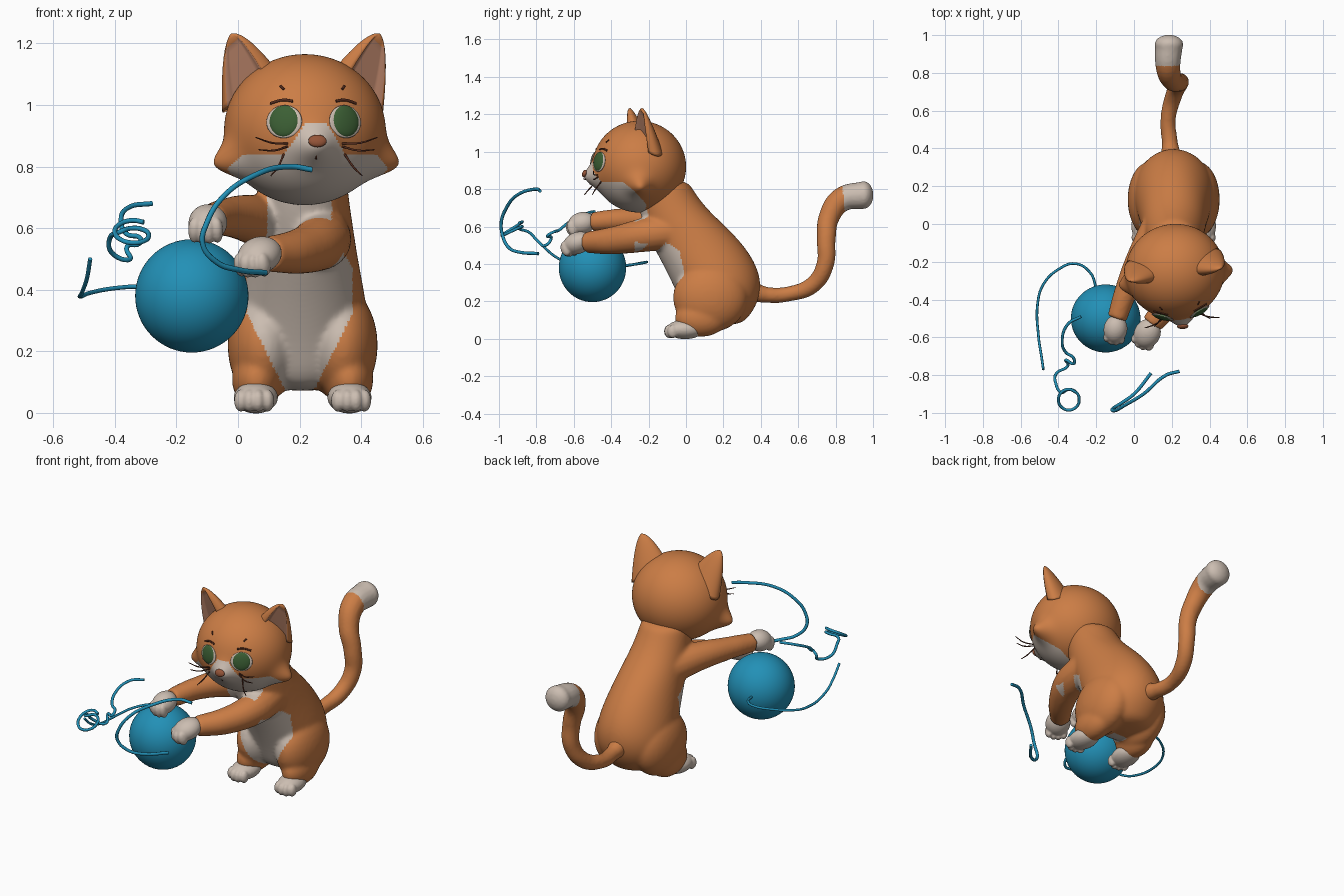
import bpy, bmesh, math
from mathutils import Vector, Matrix
from mathutils.bvhtree import BVHTree

if "Cube" in bpy.data.objects:
    bpy.data.objects.remove(bpy.data.objects["Cube"])


def material(name, r, g, b):
    m = bpy.data.materials.new(name)
    m.diffuse_color = (r, g, b, 1)
    m.use_nodes = True
    m.node_tree.nodes["Principled BSDF"].inputs["Base Color"].default_value = m.diffuse_color
    return m


ORANGE = material("orange fur", 0.60, 0.205, 0.06)
CREAM = material("cream fur", 0.60, 0.51, 0.44)
BLUE = material("blue yarn", 0.016, 0.28, 0.47)
GREEN = material("green iris", 0.045, 0.115, 0.035)
PINK = material("inner ear", 0.50, 0.235, 0.145)
NOSE = material("nose brown", 0.30, 0.09, 0.04)
DARK = material("dark brown", 0.09, 0.025, 0.013)


def make(name, bm, mats, rule=None):
    """Turn a bmesh into a smooth object; rule(face) picks the material slot."""
    bmesh.ops.recalc_face_normals(bm, faces=bm.faces)
    if rule:
        bm.normal_update()
        for f in bm.faces:
            f.material_index = int(rule(f))
    me = bpy.data.meshes.new(name)
    bm.to_mesh(me)
    bm.free()
    for m in mats:
        me.materials.append(m)
    me.shade_smooth()
    ob = bpy.data.objects.new(name, me)
    bpy.context.collection.objects.link(ob)
    return ob


def evaluated(ob):
    deps = bpy.context.evaluated_depsgraph_get()
    return bpy.data.meshes.new_from_object(ob.evaluated_get(deps))


def ball(name, c, r, mat, rot=Matrix(), seg=32):
    bm = bmesh.new()
    m = Matrix.Translation(c) @ rot.to_4x4() @ Matrix.Diagonal((*r, 1))
    bmesh.ops.create_uvsphere(bm, u_segments=seg, v_segments=seg // 2, radius=1, matrix=m)
    return make(name, bm, [mat])


def tube(name, pts, mat, r=None, res=6, bevel=2):
    """Smooth round tube through points (x, y, z[, radius])."""
    cu = bpy.data.curves.new(name, 'CURVE')
    cu.dimensions, cu.bevel_depth, cu.bevel_resolution = '3D', 1, bevel
    cu.resolution_u, cu.use_fill_caps = res, True
    sp = cu.splines.new('BEZIER')
    sp.bezier_points.add(len(pts) - 1)
    for bp, p in zip(sp.bezier_points, pts):
        bp.co = p[:3]
        bp.radius = r or p[3]
        bp.handle_left_type = bp.handle_right_type = 'AUTO'
    ob = bpy.data.objects.new(name + " path", cu)
    bpy.context.collection.objects.link(ob)
    bm = bmesh.new()
    bm.from_mesh(evaluated(ob))
    bpy.data.objects.remove(ob)
    return make(name, bm, [mat])


def loft(name, rings, mats, slot=lambda i, j: 0):
    bm = bmesh.new()
    vs = [[bm.verts.new(p) for p in ring] for ring in rings]
    n = len(vs[0])
    for i in range(len(vs) - 1):
        for j in range(n):
            k = (j + 1) % n
            f = bm.faces.new((vs[i][j], vs[i][k], vs[i + 1][k], vs[i + 1][j]))
            f.material_index = slot(i, j)
    bm.faces.new(vs[0])
    bm.faces.new(vs[-1])
    return make(name, bm, mats)


def fuse(name, obs, mats, voxel, smooth, rule=None):
    """Melt overlapping pieces into one smooth skin."""
    bm = bmesh.new()
    for ob in obs:
        bm.from_mesh(evaluated(ob))
        bpy.data.objects.remove(ob)
    ob = make(name + " pieces", bm, mats)
    mod = ob.modifiers.new("remesh", 'REMESH')
    mod.mode, mod.voxel_size = 'VOXEL', voxel
    mod = ob.modifiers.new("smooth", 'SMOOTH')
    mod.factor, mod.iterations = 0.5, smooth
    bm = bmesh.new()
    bm.from_mesh(evaluated(ob))
    bpy.data.objects.remove(ob)
    return make(name, bm, mats, rule)


# ---- body: torso slices (z, y centre, y radius, x radius), haunches, legs and arms
CX = 0.21
slices = [(0.07, 0.17, 0.12, 0.11), (0.12, 0.17, 0.17, 0.17), (0.2, 0.18, 0.21, 0.21),
          (0.3, 0.165, 0.24, 0.215), (0.4, 0.125, 0.25, 0.2), (0.5, 0.065, 0.245, 0.18),
          (0.6, -0.005, 0.22, 0.165), (0.7, -0.075, 0.18, 0.15), (0.8, -0.115, 0.15, 0.14),
          (0.85, -0.12, 0.13, 0.13)]
ring = [2 * math.pi * j / 32 for j in range(32)]
torso = loft("torso", [[(CX + rx * math.cos(a), cy + ry * math.sin(a), z) for a in ring]
                       for z, cy, ry, rx in slices], [ORANGE])
torso.modifiers.new("sub", 'SUBSURF').levels = 2
pieces = [torso]
for s in (-1, 1):
    pieces.append(ball("haunch", (CX + s * 0.128, 0.13, 0.22), (0.116, 0.2, 0.185), ORANGE))
    pieces.append(ball("leg", (CX + s * 0.15, 0.08, 0.11), (0.08, 0.14, 0.1), ORANGE))
pieces.append(tube("arm", [(0.27, -0.03, 0.58, 0.095), (0.27, -0.22, 0.555, 0.092),
                           (0.2, -0.39, 0.525, 0.075), (0.095, -0.53, 0.515, 0.058)], ORANGE, bevel=6))
pieces.append(tube("arm", [(0.13, -0.03, 0.6, 0.1), (0.04, -0.18, 0.63, 0.08),
                           (-0.04, -0.35, 0.635, 0.062), (-0.09, -0.5, 0.625, 0.053)], ORANGE, bevel=6))


def belly(f):
    c = f.calc_center_median()
    if c.y < -0.275 or f.normal.y > -0.05 or c.y > 0.12:
        return 0
    z = c.z
    w = 0.05 + (z - 0.08) * 0.5 if z < 0.32 else max(0.105, 0.172 - max(0, z - 0.47) * 0.6)
    return abs(c.x - 0.2) < w


fuse("body", pieces, [ORANGE, CREAM], 0.009, 16, belly)


# ---- paws and feet with toes
def paw(name, c, r, yaw, pitch=0):
    rot = Matrix.Rotation(yaw, 3, 'Z') @ Matrix.Rotation(pitch, 3, 'X')
    obs = [ball("pad", c, r, CREAM, rot)]
    for k in (-0.6, -0.2, 0.2, 0.6):
        p = rot @ Vector((k * r[0], -r[1] * (0.85 - 0.45 * k * k), -0.2 * r[2]))
        t = 0.37 * r[0]
        obs.append(ball("toe", Vector(c) + p, (t * 0.85, t * 1.1, r[2] * 0.7), CREAM, rot, 16))
    fuse(name, obs, [CREAM], 0.006, 3)


paw("left front paw", (0.07, -0.58, 0.512), (0.07, 0.083, 0.058), -0.5, 0.35)
paw("right front paw", (-0.098, -0.557, 0.617), (0.063, 0.076, 0.06), -0.15, 0.25)
for s, side in ((-1, "right"), (1, "left")):
    paw(side + " hind foot", (CX + s * 0.152, -0.005, 0.05), (0.072, 0.1, 0.052), s * 0.08)

# ---- tail with blunt cream tip
tail = tube("tail", [(0.2, 0.3, 0.27, 0.065), (0.19, 0.43, 0.235, 0.042), (0.18, 0.55, 0.24, 0.04),
                     (0.21, 0.68, 0.29, 0.045), (0.24, 0.745, 0.4, 0.047), (0.235, 0.75, 0.53, 0.05),
                     (0.2, 0.765, 0.65, 0.056), (0.18, 0.835, 0.745, 0.066), (0.185, 0.95, 0.768, 0.074)],
            ORANGE, bevel=6)
tip = ball("tip", (0.185, 0.95, 0.768), (0.076, 0.052, 0.074), ORANGE)
fuse("tail", [tail, tip], [ORANGE, CREAM], 0.008, 6,
     lambda f: f.calc_center_median().y + 0.1 * (f.calc_center_median().z - 0.76) > 0.842)

# ---- head: ellipsoid with pointed cheeks and a muzzle bump, turned slightly
HEAD = Matrix.Translation((0.217, -0.25, 0.92)) @ Matrix.Rotation(math.radians(8), 4, 'Z')
bm = bmesh.new()
bmesh.ops.create_uvsphere(bm, u_segments=220, v_segments=140, radius=1)
for v in bm.verts:
    d = v.co.copy()
    p = Vector((d.x * 0.262, d.y * 0.25, d.z * 0.245))
    for s in (-1, 1):
        q = (d - Vector((s * 0.9, -0.15, -0.42))).length_squared
        p += Vector((s * 0.066, 0, -0.012)) * math.exp(-q / 0.055)
    q = (d - Vector((0, -0.97, -0.22))).length_squared
    p.y -= 0.052 * math.exp(-q / 0.06)
    v.co = p
bm.normal_update()
tree = BVHTree.FromBMesh(bm)


def face_patch(f):
    c = f.calc_center_median()
    jaw = c.z < min(-0.082, -0.185 - 0.85 * c.y) and c.y < 0.02
    muzzle = c.y < -0.1 and c.z < 0.02 and abs(c.x) < 0.035 + 0.65 * (0.02 - c.z)
    return jaw or muzzle


head = make("head", bm, [ORANGE, CREAM], face_patch)
head.data.transform(HEAD)


def on_face(x, z, lift=0.0):
    """Point and normal on the head's front, in head space."""
    p, n, _, _ = tree.ray_cast(Vector((x, -1, z)), Vector((0, 1, 0)))
    return p + n * lift, n


def face_ball(name, x, z, r, mat, lift=0.0):
    p, n = on_face(x, z, lift)
    ob = ball(name, p, r, mat, n.to_track_quat('Z', 'Y').to_matrix())
    ob.data.transform(HEAD)


def face_line(name, pts, r):
    ob = tube(name, [on_face(x, z, 0.001)[0] for x, z in pts], DARK, r, 4, 1)
    ob.data.transform(HEAD)


face_ball("nose", 0, -0.037, (0.03, 0.021, 0.013), NOSE)
face_line("lip line", [(0, -0.05), (0, -0.095)], 0.003)

# ---- eyes, brows, whiskers and ears on both sides
for s, side in ((-1, "right"), (1, "left")):
    face_ball(side + " eye rim", s * 0.1, 0.026, (0.06, 0.054, 0.009), CREAM)
    face_ball(side + " eye", s * 0.1, 0.028, (0.051, 0.052, 0.015), GREEN)
    face_line(side + " brow", [(s * 0.07, 0.092), (s * 0.1, 0.096), (s * 0.14, 0.085)], 0.005)
    face_line(side + " brow hair", [(s * 0.095, 0.13), (s * 0.105, 0.142)], 0.004)
    for x0, z0, x1, z1 in ((0.09, -0.045, 0.2, -0.025), (0.09, -0.055, 0.19, -0.065),
                           (0.1, -0.08, 0.15, -0.15)):
        a = on_face(s * x0, z0)[0]
        b = Vector((s * x1, -0.275, z1))
        mid = (a + b) / 2 + Vector((0, -0.008, -0.008))
        ob = tube(side + " whisker", [(*a, 0.0035), (*mid, 0.0035), (*b, 0.002)], DARK, None, 4, 1)
        ob.data.transform(HEAD)

    # ears open forward and a little outward
    base, tip = Vector((s * 0.178, 0.025, 0.125)), Vector((s * 0.245, -0.015, 0.31))
    u = Vector((-s * 0.76, -0.38, 0.65))
    back = Vector((-s * 0.38, 0.92, 0))
    N, steps = 40, [0, 0.08, 0.16, 0.28, 0.4, 0.52, 0.64, 0.75, 0.85, 0.93, 0.98, 1]

    def inner(t, a):
        return math.sin(a) < 0 and abs(math.cos(a)) < 0.7 and t < 0.86

    rings = []
    for t in steps:
        k = max(1 - t, 0.003) ** 0.6
        row = []
        for j in range(N):
            a = 2 * math.pi * j / N
            y = -0.2 if inner(t, a) else math.sin(a)
            row.append(HEAD @ (base.lerp(tip, t) + u * (0.108 * k * math.cos(a)) + back * (0.062 * k * y)))
        rings.append(row)
    loft(side + " ear", rings, [ORANGE, PINK],
         lambda i, j: int(inner(steps[i + 1], 2 * math.pi * (j + 0.5) / N)))

# ---- yarn ball and loose strands
ball("yarn ball", (-0.15, -0.5, 0.38), (0.184, 0.18, 0.184), BLUE, seg=64)
tube("side strand", [(-0.2, -0.34, 0.39), (-0.23, -0.26, 0.4), (-0.31, -0.21, 0.41), (-0.4, -0.24, 0.405),
                     (-0.48, -0.32, 0.39), (-0.51, -0.42, 0.378), (-0.505, -0.6, 0.395),
                     (-0.49, -0.7, 0.44), (-0.48, -0.77, 0.5)], BLUE, 0.007)
tube("front strand", [(0.24, -0.78, 0.79), (0.17, -0.8, 0.8), (0.05, -0.9, 0.77), (-0.05, -0.96, 0.7),
                      (-0.1, -0.988, 0.62), (-0.115, -0.98, 0.55), (-0.07, -0.95, 0.49),
                      (0, -0.9, 0.465), (0.09, -0.79, 0.455)], BLUE, 0.009)
coil = [(-0.345 - 0.055 * math.sin(a), -0.93 + 0.055 * math.cos(a), 0.57 + 0.03 * math.cos(a) - 0.004 * a)
        for a in [-math.pi * k / 4 for k in range(-1, 10)]]
tube("curled strand", [(-0.28, -0.49, 0.68), (-0.35, -0.53, 0.67), (-0.38, -0.63, 0.62), (-0.36, -0.68, 0.58),
                       (-0.32, -0.71, 0.57), (-0.32, -0.74, 0.55), (-0.36, -0.72, 0.54), (-0.35, -0.75, 0.5),
                       (-0.41, -0.79, 0.52), (-0.415, -0.84, 0.57)] + coil, BLUE, 0.008)
